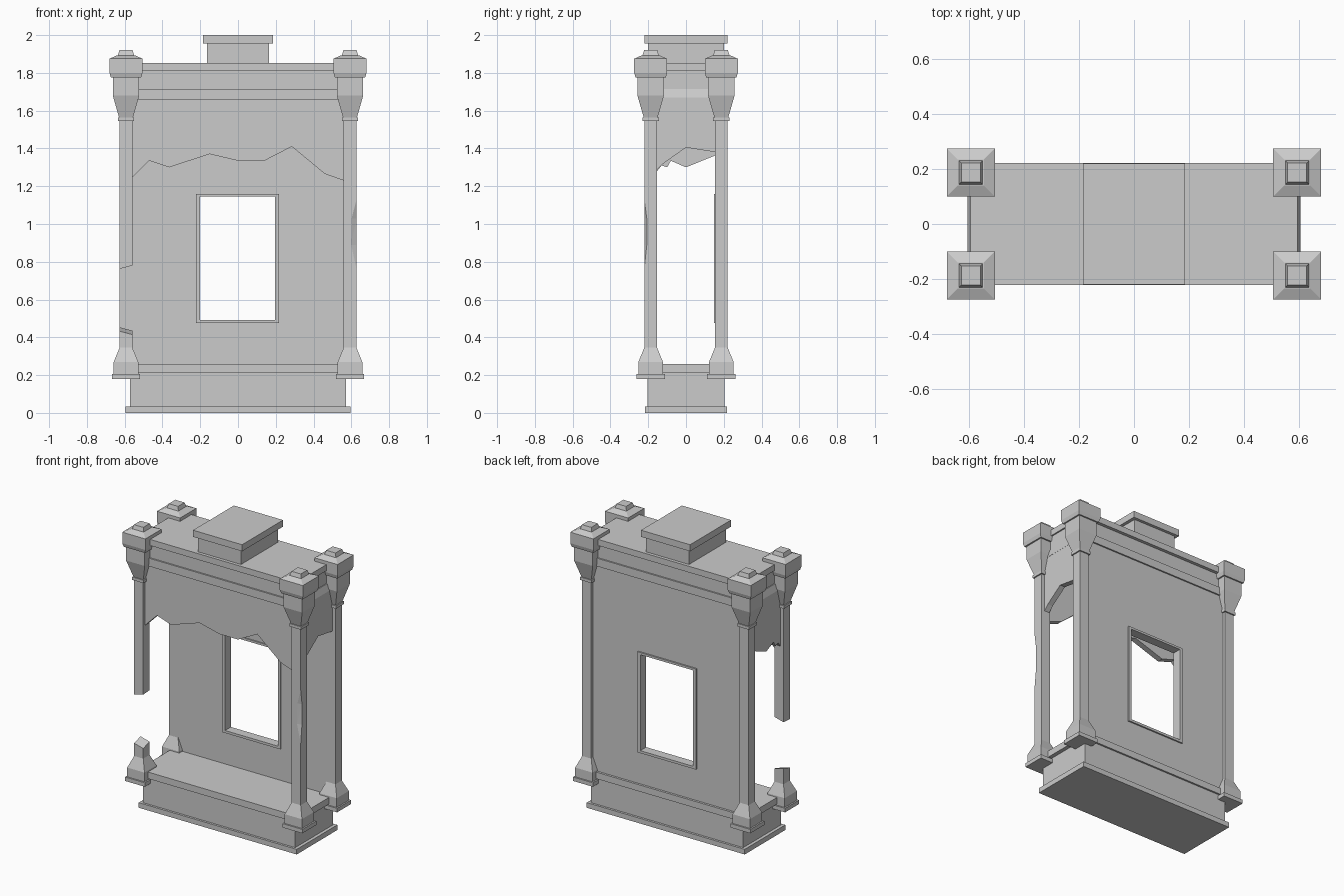
import bpy, bmesh

if "Cube" in bpy.data.objects:
    bpy.data.objects.remove(bpy.data.objects["Cube"])


def finish(name, bm):
    bmesh.ops.recalc_face_normals(bm, faces=bm.faces)
    me = bpy.data.meshes.new(name)
    bm.to_mesh(me)
    bm.free()
    ob = bpy.data.objects.new(name, me)
    bpy.context.collection.objects.link(ob)
    return ob


def loft(name, sections, cx=0, cy=0):
    """Stack of rectangles (half_x, half_y, z), capped at both ends."""
    bm = bmesh.new()
    rings = [[bm.verts.new((cx + sx * hx, cy + sy * hy, z))
              for sx, sy in ((-1, -1), (1, -1), (1, 1), (-1, 1))]
             for hx, hy, z in sections]
    for a, b in zip(rings, rings[1:]):
        for i in range(4):
            j = (i + 1) % 4
            bm.faces.new((a[i], a[j], b[j], b[i]))
    bm.faces.new(rings[0])
    bm.faces.new(rings[-1])
    return finish(name, bm)


def plate(name, outline, axis, lo, hi):
    """Extrude a 2D outline (u, z) from lo to hi along axis x or y."""
    bm = bmesh.new()
    place = (lambda u, z, d: (d, u, z)) if axis == 'x' else (lambda u, z, d: (u, d, z))
    face = bm.faces.new([bm.verts.new(place(u, z, lo)) for u, z in outline])
    move = (hi - lo, 0, 0) if axis == 'x' else (0, hi - lo, 0)
    new = bmesh.ops.extrude_face_region(bm, geom=[face])['geom']
    bmesh.ops.translate(bm, vec=move, verts=[v for v in new if isinstance(v, bmesh.types.BMVert)])
    return finish(name, bm)


def window_frame(name, outer, inner, y0, y1):
    """Rectangular wall with a rectangular hole; rects are (x0, x1, z0, z1)."""
    bm = bmesh.new()
    loops = []
    for y in (y0, y1):
        for x0, x1, z0, z1 in (outer, inner):
            loops.append([bm.verts.new((x, y, z)) for x, z in
                          ((x0, z0), (x1, z0), (x1, z1), (x0, z1))])
    of, nf, ob, nb = loops
    for a, b in ((of, nf), (nf, nb), (nb, ob), (ob, of)):
        for i in range(4):
            j = (i + 1) % 4
            bm.faces.new((a[i], a[j], b[j], b[i]))
    return finish(name, bm)


def cut(target, name, points):
    """Subtract the convex hull of the points."""
    bm = bmesh.new()
    for p in points:
        bm.verts.new(p)
    bmesh.ops.convex_hull(bm, input=bm.verts)
    cutter = finish(name, bm)
    cutter.hide_render = True
    cutter.hide_viewport = True
    mod = target.modifiers.new("break", 'BOOLEAN')
    mod.operation = 'DIFFERENCE'
    mod.solver = 'EXACT'
    mod.object = cutter


# Plinth with foot trim and floor slab
loft("plinth", [(.595, .218, 0), (.595, .218, .035), (.573, .203, .035), (.573, .203, .215),
                (.60, .215, .215), (.60, .215, .26)])

# Entablature: sloped side band, frieze and top slab
loft("entablature", [(.605, .21, 1.66), (.605, .21, 1.67), (.59, .21, 1.715), (.585, .20, 1.715),
                     (.585, .20, 1.81), (.595, .222, 1.81), (.595, .222, 1.852)])

# Roof cap
loft("roof_cap", [(.163, .20, 1.85), (.163, .20, 1.955), (.185, .22, 1.955), (.185, .22, 2.0)])

# Back wall and raised window frame
hole = (-.20, .197, .492, 1.145)
window_frame("back_wall", (-.59, .59, .255, 1.67), hole, .155, .20)
window_frame("window_frame", (-.222, .217, .475, 1.16), hole, .147, .21)

# Broken hanging front and side walls
front_edge = [(-.59, 1.22), (-.56, 1.245), (-.47, 1.335), (-.365, 1.30), (-.15, 1.37), (0, 1.335),
              (.14, 1.335), (.285, 1.41), (.46, 1.265), (.56, 1.23), (.59, 1.22)]
plate("broken_front_wall", front_edge + [(.59, 1.67), (-.59, 1.67)], 'y', -.20, -.16)
right_edge = [(-.16, 1.28), (-.12, 1.32), (0, 1.405), (.16, 1.38)]
left_edge = [(-.16, 1.27), (-.13, 1.31), (-.10, 1.30), (-.08, 1.335), (0, 1.30), (.16, 1.365)]
plate("broken_right_wall", right_edge + [(.16, 1.67), (-.16, 1.67)], 'x', .565, .604)
plate("broken_left_wall", left_edge + [(.16, 1.67), (-.16, 1.67)], 'x', -.604, -.565)

# Four square pillars with flared feet, capitals and finials
profile = [(.075, .18), (.075, .207), (.065, .207), (.065, .27), (.034, .345), (.034, 1.545),
           (.043, 1.545), (.043, 1.565), (.037, 1.565), (.07, 1.68), (.07, 1.775), (.08, 1.775),
           (.087, 1.80), (.087, 1.875), (.047, 1.893), (.043, 1.893), (.035, 1.92)]
PX, PY = .593, .187
pillars = {}
for sx, xn in ((-1, "left"), (1, "right")):
    for sy, yn in ((-1, "front"), (1, "back")):
        key = yn + "_" + xn
        pillars[key] = loft(key + "_pillar", [(h, h, z) for h, z in profile], sx * PX, sy * PY)

# Missing middle of the front left pillar
x0, x1, y0, y1 = -.64, -.545, -.24, -.135
cut(pillars["front_left"], "pillar_gap_cutter",
    [(x0, y0, .43), (x1, y0, .405), (x0, y1, .462), (x1, y1, .437),
     (x0, y0, .757), (x1, y0, .783), (x0, y1, .765), (x1, y1, .791)])

# Chipped corner of the front right pillar
cut(pillars["front_right"], "pillar_chip_cutter",
    [(.628, -.222, 1.14), (.600, -.222, 1.03), (.597, -.222, .89), (.628, -.222, .75),
     (.628, -.207, 1.03), (.628, -.207, .89),
     (.66, -.25, 1.14), (.60, -.25, 1.03), (.597, -.25, .89), (.66, -.25, .75)])
